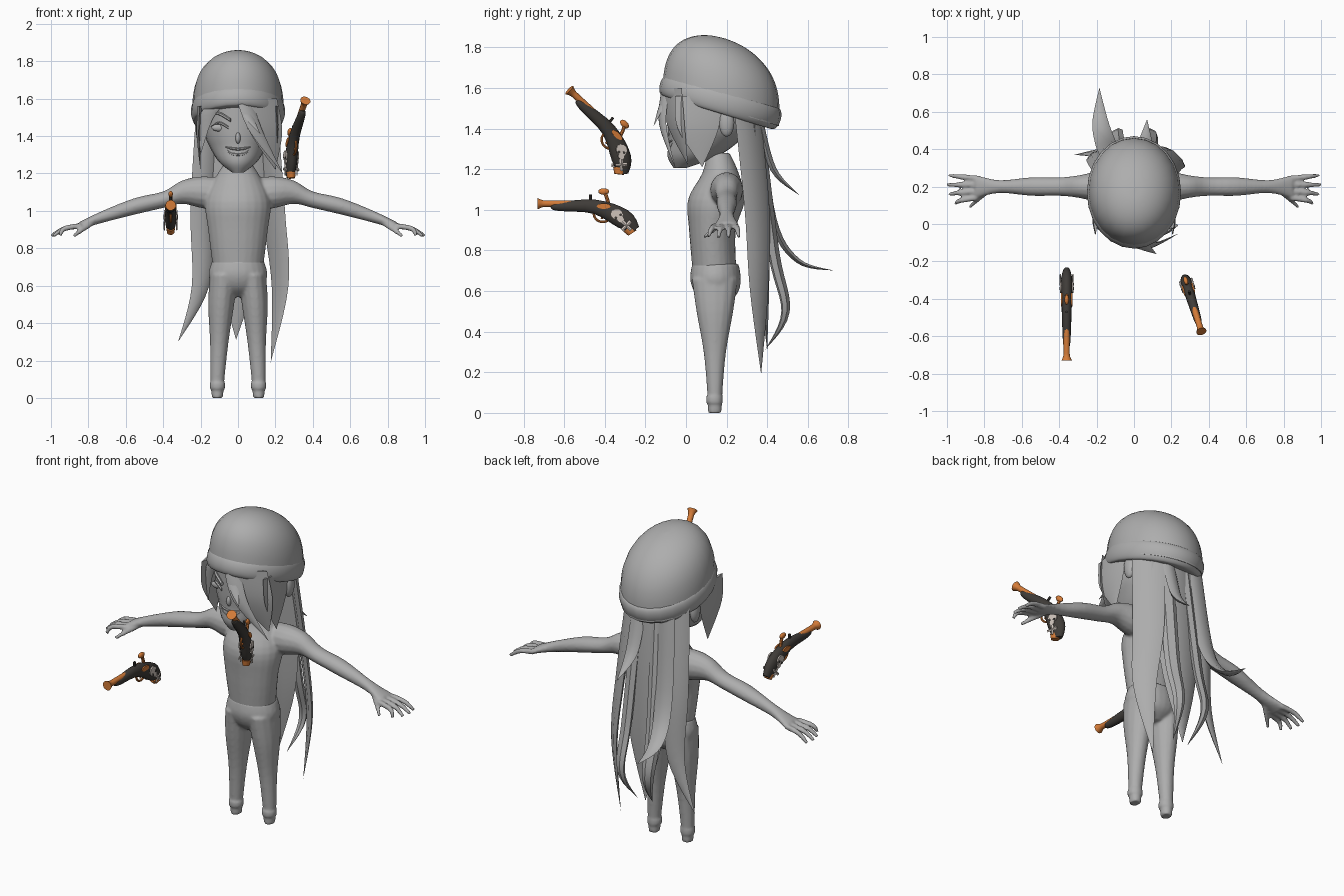
import bpy, bmesh, math
from mathutils import Vector, Matrix

cube = bpy.data.objects.get("Cube")
if cube:
    bpy.data.objects.remove(cube)

X, Y, Z = Matrix.Identity(3)
made = []


def material(name, *rgb):
    paint = bpy.data.materials.new(name)
    paint.use_nodes = True
    paint.diffuse_color = (*rgb, 1)
    paint.node_tree.nodes["Principled BSDF"].inputs["Base Color"].default_value = (*rgb, 1)
    return paint


grey = material("plain grey", .42, .42, .42)
wood = material("dark wood", .05, .045, .04)
copper = material("orange copper", .66, .2, .04)
bone = material("bone white", .62, .55, .5)


def finish(name, bm, mat, place):
    """Turn a bmesh into a placed, coloured object."""
    bmesh.ops.remove_doubles(bm, verts=bm.verts, dist=.0002)
    bmesh.ops.recalc_face_normals(bm, faces=bm.faces)
    bm.transform(place)
    mesh = bpy.data.meshes.new(name)
    bm.to_mesh(mesh)
    bm.free()
    mesh.materials.append(mat)
    ob = bpy.data.objects.new(name, mesh)
    bpy.context.collection.objects.link(ob)
    made.append(ob)
    return ob


def spline(rows, steps):
    """Catmull-Rom curve through rows of numbers."""
    last = len(rows) - 1
    out = []
    for i in range(last):
        before, start, end, after = (Vector(rows[min(max(k, 0), last)]) for k in range(i - 1, i + 3))
        for step in range(steps):
            t = step / steps
            pull_in = (end - before) / 2 * t * (1 - t) ** 2
            pull_out = (after - start) / 2 * t * t * (t - 1)
            ease = t * t * (3 - 2 * t)
            out.append(start.lerp(end, ease) + pull_in + pull_out)
    return out + [Vector(rows[last])]


def loft(name, rows, mat=grey, side=X, depth=None, n=14, steps=4, place=Matrix()):
    """Elliptical rings along rows of (x, y, z, width, optional thickness)."""
    rows = spline([(*row, row[3])[:5] for row in rows], steps)
    bm, rings = bmesh.new(), []
    for i, row in enumerate(rows):
        path = rows[min(i + 1, len(rows) - 1)].xyz - rows[max(i - 1, 0)].xyz
        across = depth or path.cross(side).normalized()
        width, thick = (max(value, .0001) for value in row[3:])
        angles = [math.tau * k / n for k in range(n)]
        rings.append([bm.verts.new(row.xyz + side * width * math.cos(a) + across * thick * math.sin(a))
                      for a in angles])
    for low, high in zip(rings, rings[1:]):
        for k in range(n):
            bm.faces.new((low[k - 1], low[k], high[k], high[k - 1]))
    bm.faces.new(rings[0])
    bm.faces.new(rings[-1])
    return finish(name, bm, mat, place)


def column(name, rows, place=Matrix()):
    """Upright loft on the centre line from rows of (y, z, width, depth)."""
    return loft(name, [(0, *row) for row in rows], depth=Y, n=24, place=place)


def blob(name, at, size, mat=grey, place=Matrix()):
    bm = bmesh.new()
    bmesh.ops.create_uvsphere(bm, u_segments=16, v_segments=10, radius=1)
    bm.transform(Matrix.Translation(at) @ Matrix.Diagonal((*size, 1)))
    return finish(name, bm, mat, place)


def lock(name, points, width, thick, side=X):
    """Blade that starts full and narrows to a point."""
    rows = []
    for i, point in enumerate(points):
        taper = 1 - (i / (len(points) - 1)) ** 3
        rows.append((*point, width * taper, thick * taper))
    return loft(name, rows, side=side.normalized(), n=6, steps=6)


def mirror(ob):
    ob.modifiers.new("Mirror", "MIRROR")


def blend(name, parts):
    """Join parts and fuse them into one smooth skin."""
    bpy.ops.object.select_all(action="DESELECT")
    for ob in parts:
        ob.select_set(True)
    bpy.context.view_layer.objects.active = parts[0]
    made[:] = [ob for ob in made if ob not in parts[1:]]
    bpy.ops.object.join()
    parts[0].name = name
    fuse = parts[0].modifiers.new("Fuse", "REMESH")
    fuse.mode, fuse.voxel_size, fuse.use_smooth_shade = "VOXEL", .008, True
    relax = parts[0].modifiers.new("Relax", "SMOOTH")
    relax.factor, relax.iterations = .5, 5


# Torso, arms, hands and trousers
body = [column("torso", [(.16, 1.28, .055, .055), (.17, 1.18, .12, .09), (.15, 1.05, .175, .14),
                         (.13, .9, .16, .115), (.14, .7, .135, .108)])]
trousers = [column("hips", [(.145, .735, .138, .114), (.145, .66, .157, .125), (.15, .59, .13, .105),
                            (.15, .54, .05, .05)])]
arm = [(.1, 1.09, .08, .09), (.2, 1.1, .08, .085), (.3, 1.1, .06, .063), (.4, 1.06, .05, .045),
       (.55, 1.025, .05, .045), (.72, .97, .035, .033), (.85, .92, .065, .02)]
leg = [(.075, .66, .075, .115), (.09, .5, .07, .092), (.1, .3, .05, .056), (.11, .1, .038, .038), (.11, 0, .03, .034)]
for s in (1, -1):
    body.append(loft("arm", [(s * x, .2, *rest) for x, *rest in arm], side=Y, depth=Z))
    for i in range(4):
        knuckle, tip, reach = .14 + .035 * i, .11 + .05 * i, 1 - .012 * (i - 2) ** 2
        body.append(loft("finger", [(s * .84, knuckle, .92, .016), (s * .93, (knuckle + tip) / 2, .905, .015),
                                    (s * reach, tip, .865, .01)], side=Y, n=8))
    body.append(loft("thumb", [(s * .78, .18, .94, .02), (s * .88, .09, .865, .011)], side=Y, n=8))
    trousers.append(loft("leg", [(s * x, .142, *rest) for x, *rest in leg], depth=Y))
    trousers.append(loft("cuff", [(s * .11, .14, z, .042) for z in (.05, .08)], depth=Y))
blend("torso_and_arms", body)
blend("trousers", trousers)

# Head and face
column("head", [(-.03, 1.205, .03, .03), (.03, 1.26, .1, .12), (.09, 1.34, .15, .175),
                (.12, 1.42, .18, .21), (.14, 1.6, .2, .23)])
blob("nose", (0, -.085, 1.39), (.014, .018, .03))
mirror(blob("eye", (.1, -.05, 1.445), (.042, .014, .02)))
mirror(blob("ear", (.2, .2, 1.43), (.025, .038, .07)))
mirror(lock("eyelid", [(.05, -.083, 1.445), (.1, -.065, 1.47), (.15, -.015, 1.45)], .008, .008, Z))
mirror(lock("brow", [(.04, -.095, 1.485), (.1, -.066, 1.52), (.16, 0, 1.525)], .01, .01, Z))
mirror(lock("upper_lip", [(0, -.087, 1.33), (.04, -.08, 1.335), (.075, -.06, 1.345)], .007, .007, Z))
mirror(lock("lower_lip", [(0, -.086, 1.3), (.04, -.076, 1.308), (.075, -.06, 1.345)], .009, .007, Z))

# Tilted cap: rounded dome with a rolled brim
tilt = Matrix.Translation((0, .17, 1.5)) @ Matrix.Rotation(math.radians(-17), 4, "X")
dome, roll = [], []
for k in range(9):
    turn = math.pi * k / 8
    height = math.sin(turn / 2)
    spread = math.sqrt(max(1 - height ** 3, 0))
    dome.append((-.08 * height, .335 * height, .245 * spread, .3 * spread))
    bulge = math.sin(turn)
    roll.append((-.01, .03 - .055 * math.cos(turn), .23 + .022 * bulge, .28 + .03 * bulge))
column("cap", dome, tilt)
column("cap_brim", roll, tilt)

# Long hair behind
lock("back_hair", [(0, .33, 1.5), (0, .36, 1.1), (0, .38, .7), (-.01, .4, .31)], .16, .05)
lock("right_long_lock", [(-.16, .31, 1.5), (-.19, .36, 1), (-.2, .38, .6), (-.32, .37, .3)], .07, .025, X + Y / 3)
lock("left_long_lock", [(.15, .3, 1.5), (.19, .35, 1), (.225, .36, .6), (.175, .37, .19)], .09, .02, X - Y)
lock("flyaway_lock", [(-.12, .36, 1.45), (-.15, .43, .95), (-.18, .55, .75), (-.185, .73, .7)], .06, .02)
lock("short_back_lock", [(.06, .36, 1.45), (.06, .43, 1.2), (.07, .56, 1.07)], .045, .02)
mirror(lock("inner_back_lock", [(.07, .35, 1.45), (.09, .43, .8), (.09, .49, .5), (.05, .39, .31)], .045, .025, X - Y / 2))

# Side hair, and a fringe swept over the left side of the face
sweep = X + Y / 2
mirror(lock("side_hair", [(.205, .06, 1.56), (.21, .06, 1.4), (.2, .08, 1.21)], .115, .014, Y))
lock("fringe", [(.11, -.07, 1.6), (.15, -.05, 1.42), (.2, .01, 1.22)], .11, .014, sweep)
lock("fringe_edge", [(.03, -.1, 1.6), (.1, -.115, 1.42), (.24, -.05, 1.2)], .045, .012, sweep)
lock("front_wisp", [(.02, -.09, 1.6), (.06, -.125, 1.5), (.12, -.16, 1.41)], .03, .008, sweep)
lock("right_fringe", [(-.08, -.08, 1.6), (-.17, -.03, 1.5), (-.2, 0, 1.3)], .05, .012, X - Y / 2)


def pistol(place):
    """Pistol with its muzzle at the origin, pointing along -y."""
    def part(name, rows, mat, **more):
        return loft(name, [(0, *row) for row in rows], mat, place=place, **more)

    def plate(name, y, z, width, height, out, mat, n=10):
        for s in (1, -1):
            loft(name, [(s * x, y, z, width, height) for x in (out - .008, out)], mat, Y, Z, n, 1, place)

    # Flared barrel and curved stock
    part("pistol_barrel", [(.025 * k, 0, .016 + .012 * math.exp(-2 * k)) for k in range(11)], copper)
    part("pistol_stock", [(.065, -.012, .01, .01), (.1, -.014, .02, .022), (.28, -.015, .027, .036),
                          (.42, -.075, .032, .05), (.48, -.13, .018, .026)], wood)
    part("pistol_butt_cap", [(.448, -.118, .024, .034), (.466, -.145, .02, .024)], copper)

    # Trigger, guard and hammer
    bend = [math.pi * k / 6 for k in range(7)]
    part("pistol_guard", [(.32 - .045 * math.cos(a), -.045 - .045 * math.sin(a), .006) for a in bend], copper, n=8)
    part("pistol_trigger", [(.32, -.04, .005), (.315, -.075, .005)], copper, n=8)
    part("pistol_hammer", [(.35, -.01, .009), (.34, .03, .009), (.325, .065, .009)], copper, n=8)
    part("pistol_sight", [(.26, 0, .007), (.26, .045, .007)], wood, n=8)
    blob("pistol_flint", (0, .325, .06), (.012, .027, .016), copper, place)

    # Thin plates on both sides of the grip
    plate("lock_plate", .325, -.012, .035, .014, .031, copper)
    plate("skull_plate", .39, -.052, .03, .028, .036, bone)
    plate("skull_jaw", .408, -.077, .017, .017, .036, bone, 6)
    plate("skull_eye", .385, -.07, .007, .007, .038, wood)
    plate("skull_eye", .408, -.055, .007, .007, .038, wood)
    for s in (1, -1):
        for d in (1, -1):
            loft("crossed_bone", [(s * .033, .437 + .022 * e, -.108 + .022 * e * d, .004, .008) for e in (-1, 1)],
                 bone, n=4, steps=1, place=place)


# Two floating pistols
pistol(Matrix.Translation((-.36, -.73, 1.03)))
pistol(Matrix.Translation((.36, -.575, 1.59)) @ Matrix.Rotation(math.radians(17), 4, "Z")
       @ Matrix.Rotation(math.radians(-41), 4, "X"))

# Smooth shading with sharp creases
bpy.ops.object.select_all(action="DESELECT")
for ob in made:
    ob.select_set(True)
bpy.context.view_layer.objects.active = made[0]
bpy.ops.object.shade_smooth_by_angle(angle=math.radians(40))
